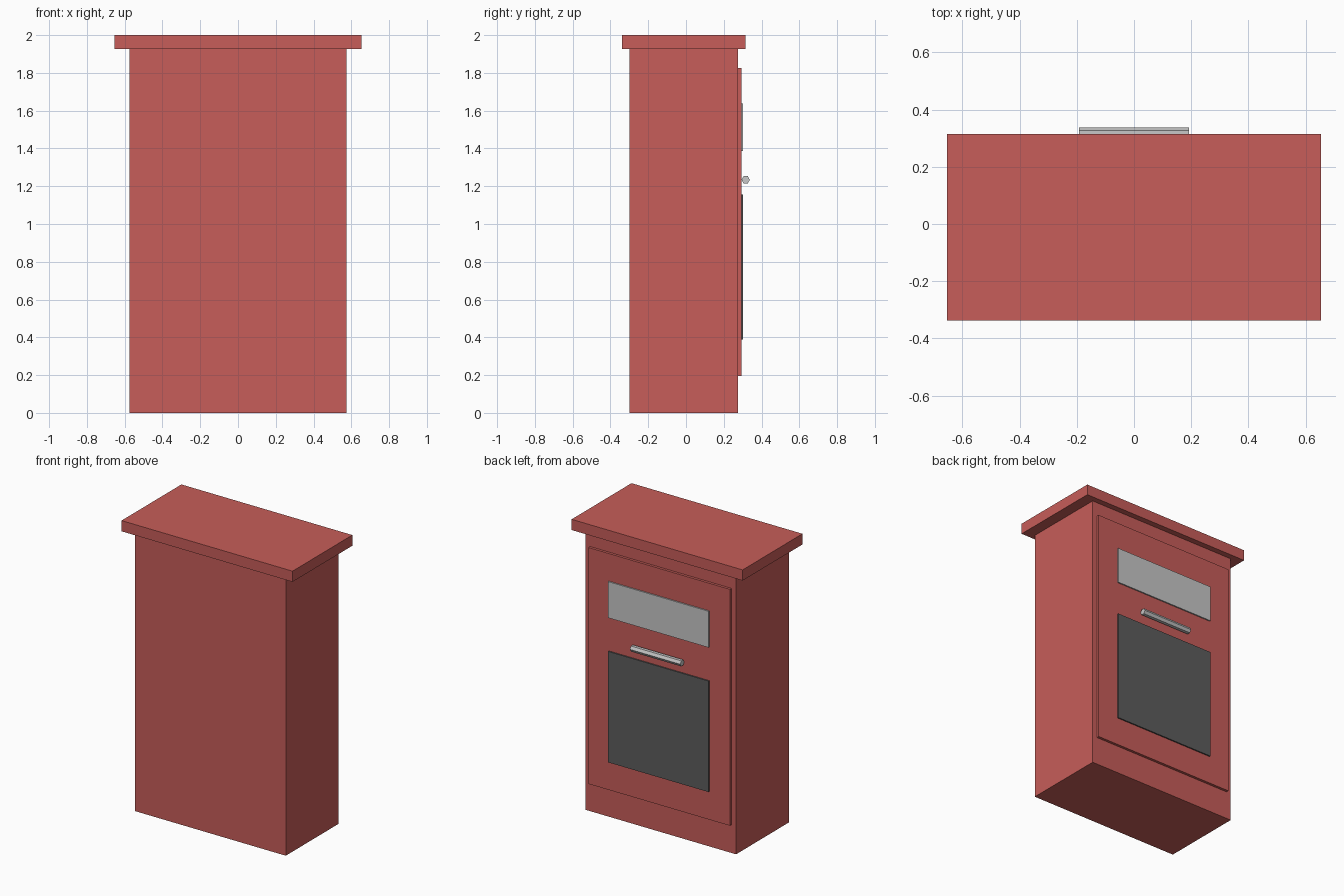
import bpy
import math

default_cube = bpy.data.objects.get("Cube")
if default_cube:
    bpy.data.objects.remove(default_cube, do_unlink=True)


def make_material(name, rgb):
    mat = bpy.data.materials.new(name)
    mat.use_nodes = True
    mat.diffuse_color = (*rgb, 1)
    mat.node_tree.nodes["Principled BSDF"].inputs["Base Color"].default_value = (*rgb, 1)
    return mat


red = make_material("muted_red", (0.57, 0.11, 0.10))
silver = make_material("silver_grey", (0.57, 0.57, 0.57))
dark = make_material("dark_glass", (0.11, 0.11, 0.11))


def box(name, half_width, y_range, z_range, mat):
    """Box centred on x, spanning the given y and z ranges."""
    (y0, y1), (z0, z1) = y_range, z_range
    bpy.ops.mesh.primitive_cube_add(size=1, location=(0, (y0 + y1) / 2, (z0 + z1) / 2))
    obj = bpy.context.object
    obj.name = name
    obj.scale = (2 * half_width, y1 - y0, z1 - z0)
    bpy.ops.object.transform_apply(location=False, rotation=False, scale=True)
    obj.data.materials.append(mat)
    return obj


# Cabinet and overhanging worktop
box("cabinet_body", 0.575, (-0.30, 0.275), (0, 1.926), red)
box("worktop", 0.653, (-0.338, 0.315), (1.926, 2), red)

# Door with its control panel and window
box("door", 0.54, (0.275, 0.293), (0.195, 1.827), red)
box("control_panel", 0.384, (0.293, 0.302), (1.387, 1.637), silver)
box("oven_window", 0.384, (0.293, 0.302), (0.389, 1.155), dark)

# Six-sided bar handle lying along x, with a corner pointing outward
bpy.ops.mesh.primitive_cylinder_add(vertices=6, radius=0.022, depth=0.384,
                                    location=(0, 0.316, 1.234),
                                    rotation=(0, math.pi / 2, 0))
handle = bpy.context.object
handle.name = "door_handle"
handle.data.materials.append(silver)
